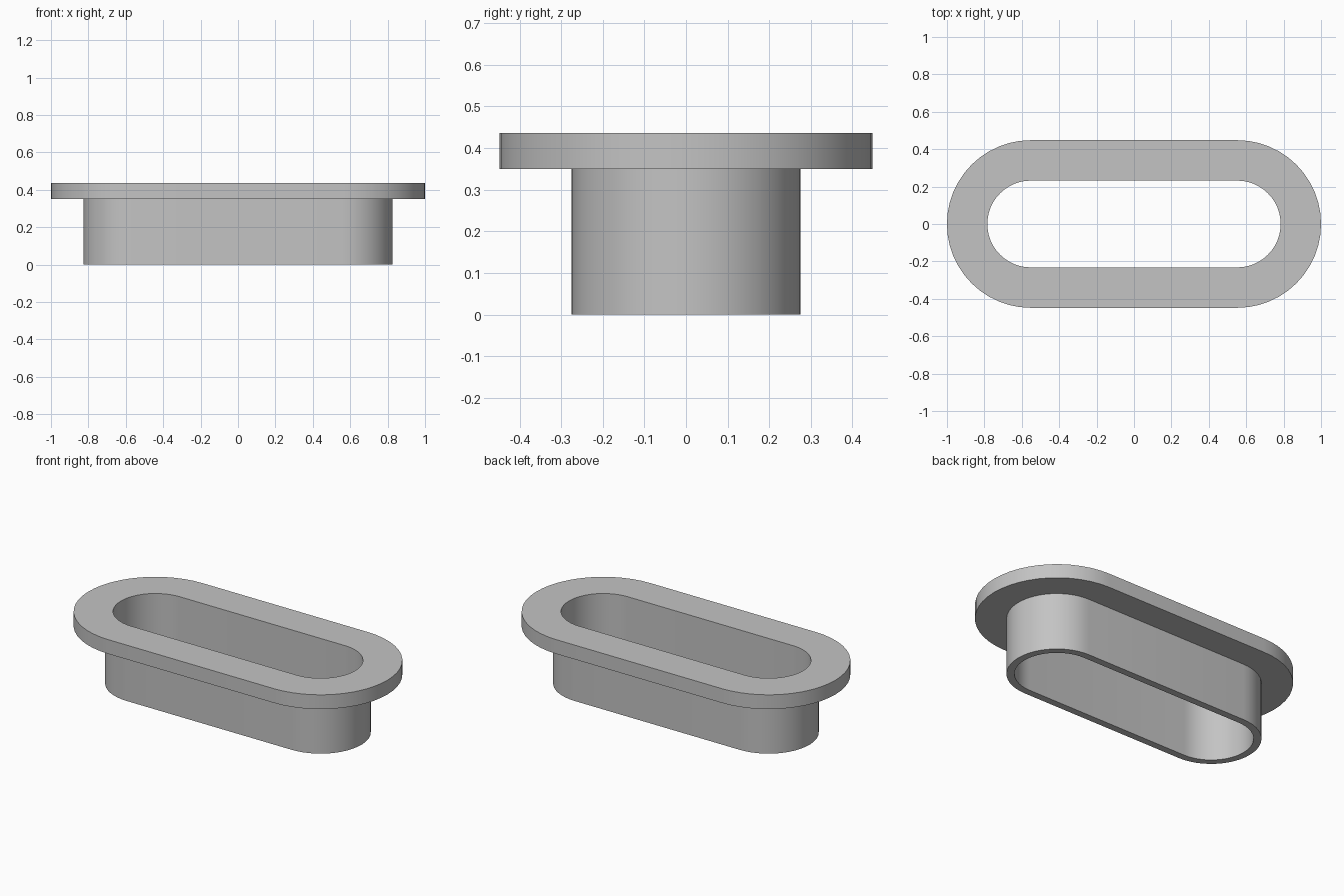
import bpy
import bmesh
import math

cube = bpy.data.objects.get("Cube")
if cube:
    bpy.data.objects.remove(cube, do_unlink=True)

HALF_STRAIGHT = 0.552   # distance from centre to each round end's axis
ARC_STEPS = 24          # segments in each half-round end

# Section through the wall: (radius, height), going round the closed outline
SECTION = [(0.232, 0), (0.275, 0), (0.275, 0.35),
           (0.448, 0.35), (0.448, 0.436), (0.232, 0.436)]

grey = bpy.data.materials.new("plain grey")
grey.use_nodes = True
colour = (0.55, 0.55, 0.55, 1)
grey.diffuse_color = colour
grey.node_tree.nodes["Principled BSDF"].inputs["Base Color"].default_value = colour


def slot_ring(bm, radius, z):
    """Loop of vertices round a slot with two half-round ends."""
    ring = []
    for side, start in ((1, -math.pi / 2), (-1, math.pi / 2)):
        for i in range(ARC_STEPS + 1):
            a = start + math.pi * i / ARC_STEPS
            ring.append(bm.verts.new((side * HALF_STRAIGHT + radius * math.cos(a),
                                      radius * math.sin(a), z)))
    return ring


# Flanged sleeve: the section swept round the slot
bm = bmesh.new()
rings = [slot_ring(bm, r, z) for r, z in SECTION]
for k, ring in enumerate(rings):
    above = rings[(k + 1) % len(rings)]
    for i in range(len(ring)):
        j = (i + 1) % len(ring)
        bm.faces.new((ring[i], ring[j], above[j], above[i]))
bmesh.ops.recalc_face_normals(bm, faces=bm.faces)
mesh = bpy.data.meshes.new("flanged_sleeve")
bm.to_mesh(mesh)
bm.free()
mesh.materials.append(grey)

sleeve = bpy.data.objects.new("flanged_sleeve", mesh)
bpy.context.collection.objects.link(sleeve)
bpy.ops.object.select_all(action="DESELECT")
sleeve.select_set(True)
bpy.context.view_layer.objects.active = sleeve
bpy.ops.object.shade_smooth_by_angle(angle=math.radians(30))
